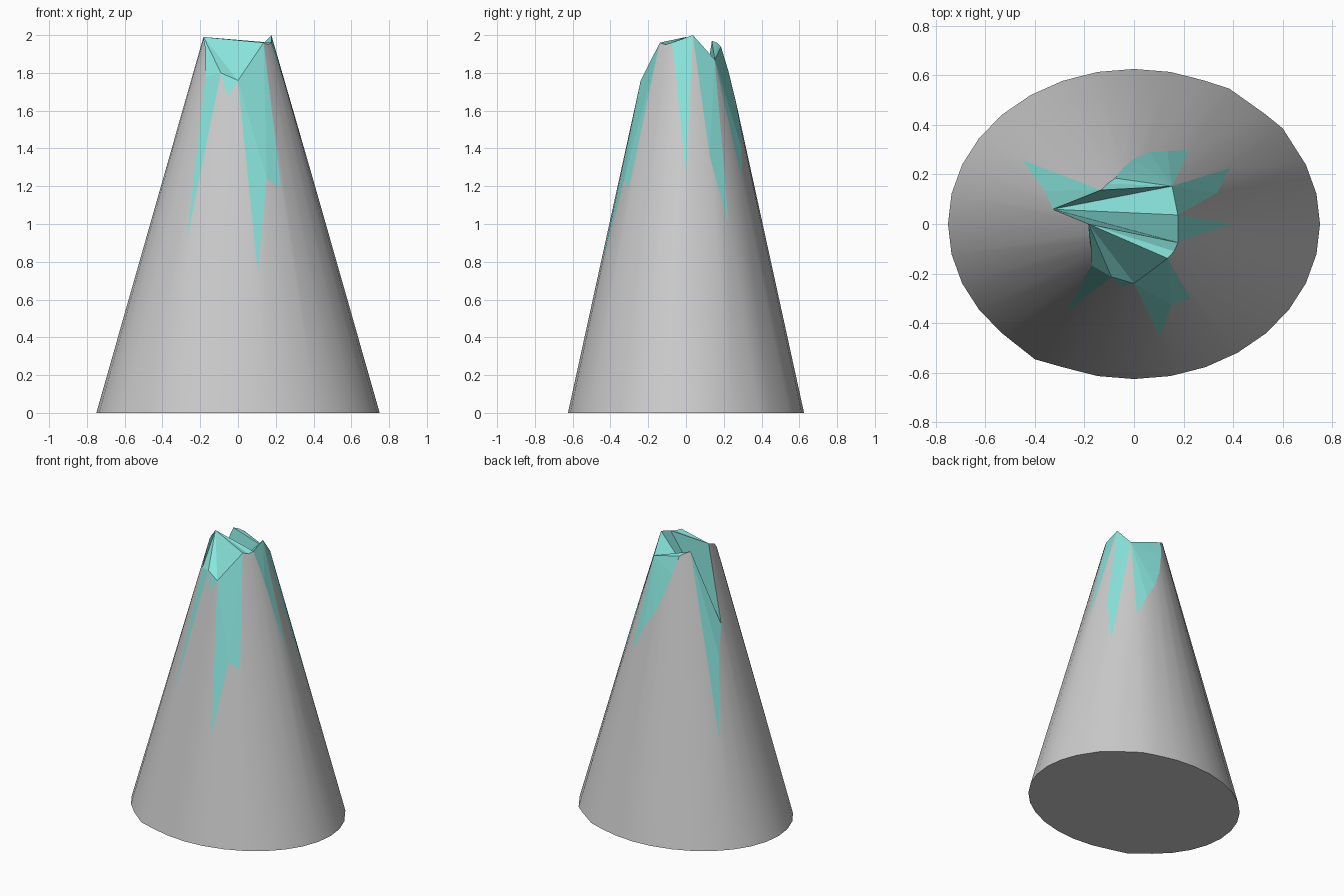
import bpy, math

if "Cube" in bpy.data.objects:
    bpy.data.objects.remove(bpy.data.objects["Cube"])

SIDES = 32
# rim height of each column, going round from +x towards the back
HEIGHTS = [1.25, 2.0, 1.36, 1.0, 1.87, 1.22, 1.40, 1.51,
           1.65, 1.81, 1.94, 1.96, 1.97, 0.73, 1.27, 1.46,
           1.99, 1.97, 1.96, 1.92, 1.78, 0.91, 1.80, 1.67,
           1.76, 0.74, 1.24, 1.19, 1.96, 1.95, 1.96, 1.74]
# the few foot points that stray from the ellipse
FOOT = {3: (0.60, 0.385), 5: (0.385, 0.545), 21: (-0.40, -0.545)}


def column_point(k, z):
    """Point on the tapering wall: wide ellipse at the foot, small circle on top."""
    t = 2 * math.pi * k / SIDES
    return ((0.75 - 0.285 * z) * math.cos(t), (0.625 - 0.219 * z) * math.sin(t), z)


def make_object(name, verts, faces):
    mesh = bpy.data.meshes.new(name)
    mesh.from_pydata(verts, [], faces)
    mesh.update()
    ob = bpy.data.objects.new(name, mesh)
    bpy.context.collection.objects.link(ob)
    return ob


rim = [column_point(k, h) for k, h in enumerate(HEIGHTS)]
foot = [(*FOOT[k], 0) if k in FOOT else column_point(k, 0) for k in range(SIDES)]

# Mountain wall with a flat underside
walls = [(k, (k + 1) % SIDES, SIDES + (k + 1) % SIDES, SIDES + k) for k in range(SIDES)]
underside = tuple(reversed(range(SIDES)))
mountain = make_object("mountain", foot + rim, walls + [underside])
bpy.context.view_layer.objects.active = mountain
mountain.select_set(True)
bpy.ops.object.shade_smooth_by_angle(angle=math.radians(30))

# Jagged faceted cap stretched across the rim
cap_faces = [(12, 13, 14), (12, 14, 15),                   # left lobe
             (4, 12, 15), (4, 15, 1), (4, 1, 2), (2, 3, 4),  # middle and back right lobe
             (15, 30, 1), (1, 30, 31), (1, 31, 0),         # right lobe
             (15, 16, 30), (16, 29, 30), (16, 28, 29),
             (16, 24, 28), (24, 26, 28), (26, 27, 28), (24, 25, 26),  # front right lobe
             (16, 22, 24), (22, 23, 24), (16, 20, 22), (20, 21, 22)]  # front left lobe
cap_faces += [(4, k, k + 1) for k in range(5, 12)]         # back lobe
cap_faces += [(16, k, k + 1) for k in range(17, 20)]       # left edge
cap = make_object("cap", rim, cap_faces)
teal = bpy.data.materials.new("teal")
teal.diffuse_color = (0.25, 0.78, 0.72, 1)
teal.use_nodes = True
teal.node_tree.nodes["Principled BSDF"].inputs["Base Color"].default_value = teal.diffuse_color
cap.data.materials.append(teal)
